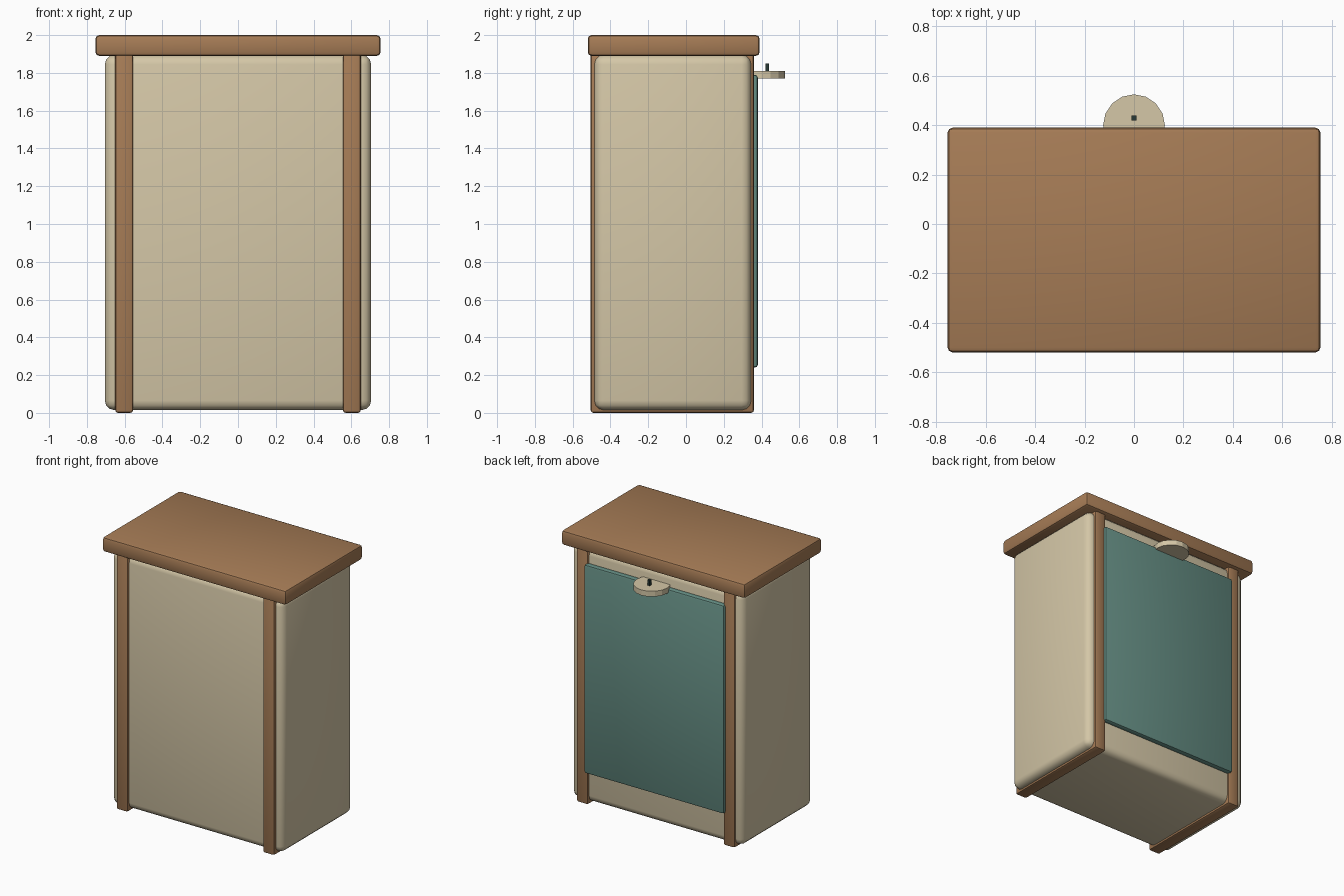
import bpy
import math

if "Cube" in bpy.data.objects:
    bpy.data.objects.remove(bpy.data.objects["Cube"])


def material(name, rgb):
    m = bpy.data.materials.new(name)
    m.diffuse_color = (*rgb, 1)
    m.use_nodes = True
    m.node_tree.nodes["Principled BSDF"].inputs["Base Color"].default_value = m.diffuse_color
    return m


WOOD = material("wood", (0.38, 0.20, 0.092))
CREAM = material("cream", (0.66, 0.57, 0.385))
TEAL = material("teal", (0.13, 0.27, 0.23))
DARK = material("dark", (0.02, 0.04, 0.035))


def finish(ob, name, mat, bevel, segments):
    ob.name = name
    ob.data.materials.append(mat)
    if bevel:
        mod = ob.modifiers.new("bevel", 'BEVEL')
        mod.width = bevel
        mod.segments = segments
        bpy.ops.object.modifier_apply(modifier=mod.name)
        bpy.ops.object.shade_smooth_by_angle(angle=math.radians(35))
    return ob


def box(name, x, y, z, mat, bevel=0, segments=2):
    """Box from (min, max) ranges on each axis."""
    bpy.ops.mesh.primitive_cube_add(
        size=1, location=[(a + b) / 2 for a, b in (x, y, z)])
    ob = bpy.context.object
    ob.scale = [b - a for a, b in (x, y, z)]
    bpy.ops.object.transform_apply(location=False, rotation=False, scale=True)
    return finish(ob, name, mat, bevel, segments)


# Cabinet body and overhanging top
box("body", (-0.705, 0.705), (-0.485, 0.345), (0.015, 1.895), CREAM, 0.05, 3)
box("top_slab", (-0.755, 0.755), (-0.52, 0.39), (1.89, 2.0), WOOD, 0.02, 2)

# Wooden frames running around the body front to back
for side, s in (("left", -1), ("right", 1)):
    box(side + "_frame", sorted((s * 0.555, s * 0.65)), (-0.505, 0.36),
        (0.0, 1.91), WOOD, 0.015, 2)

# Teal panel on the back
box("back_panel", (-0.575, 0.575), (0.33, 0.38), (0.24, 1.79), TEAL, 0.015, 2)

# Small round ledge with a pin
bpy.ops.mesh.primitive_cylinder_add(vertices=16, radius=0.125, depth=0.04,
                                    location=(0, 0.4, 1.79))
finish(bpy.context.object, "ledge", CREAM, 0, 1)
box("pin", (-0.01, 0.01), (0.42, 0.44), (1.80, 1.85), DARK)
